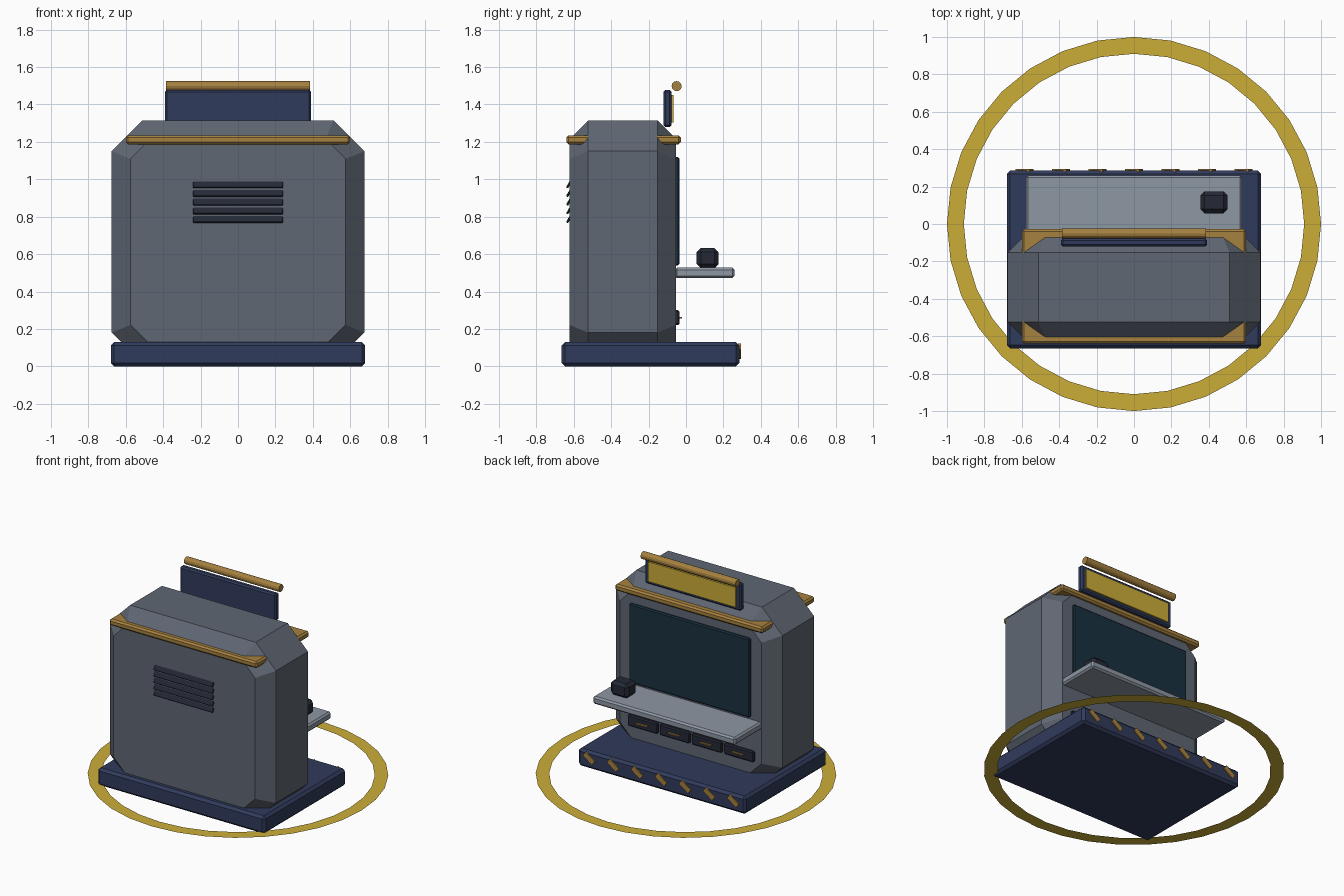
import bpy, bmesh
from math import radians, sin, cos, pi, sqrt

if "Cube" in bpy.data.objects:
    bpy.data.objects.remove(bpy.data.objects["Cube"])


def material(name, rgb):
    m = bpy.data.materials.new(name)
    m.diffuse_color = (*rgb, 1)
    m.use_nodes = True
    m.node_tree.nodes["Principled BSDF"].inputs["Base Color"].default_value = m.diffuse_color
    return m


GREY = material("panel_grey", (0.115, 0.135, 0.17))
NAVY = material("navy", (0.03, 0.043, 0.105))
BRASS = material("brass", (0.38, 0.22, 0.05))
YELLOW = material("yellow", (0.60, 0.42, 0.04))
STEEL = material("light_steel", (0.27, 0.31, 0.37))
DARK = material("dark", (0.018, 0.022, 0.037))
GLASS = material("screen_glass", (0.01, 0.03, 0.05))


def finish(bm, name, mat):
    me = bpy.data.meshes.new(name)
    bm.to_mesh(me)
    bm.free()
    me.materials.append(mat)
    ob = bpy.data.objects.new(name, me)
    bpy.context.collection.objects.link(ob)
    return ob


def box(name, x, y, z, mat, bevel=0.0, rot=(0, 0, 0)):
    """Box from (min, max) pairs, with an optional single-step chamfer."""
    bm = bmesh.new()
    bmesh.ops.create_cube(bm, size=1)
    bmesh.ops.scale(bm, vec=[b - a for a, b in (x, y, z)], verts=bm.verts)
    if bevel:
        bmesh.ops.bevel(bm, geom=bm.edges[:], offset=bevel, segments=1,
                        affect='EDGES', profile=0.5)
    ob = finish(bm, name, mat)
    ob.location = [(a + b) / 2 for a, b in (x, y, z)]
    ob.rotation_euler = rot
    return ob


def loft(name, rings, mat, caps=True, normals=True):
    """Skin a list of equal-length vertex loops."""
    bm = bmesh.new()
    loops = [[bm.verts.new(p) for p in r] for r in rings]
    n = len(loops[0])
    for a, b in zip(loops, loops[1:]):
        for i in range(n):
            j = (i + 1) % n
            bm.faces.new((a[i], a[j], b[j], b[i]))
    if caps:
        bm.faces.new(loops[0])
        bm.faces.new(loops[-1])
    if normals:
        bmesh.ops.recalc_face_normals(bm, faces=bm.faces)
    return finish(bm, name, mat)


def octagon(y, inset):
    """Chamfered rectangle in the xz plane, offset inwards by inset."""
    w, h = 0.675 - inset, 0.65 - inset
    c = 0.165 - inset * (2 - sqrt(2))
    pts = [(w, h - c), (w - c, h), (c - w, h), (-w, h - c),
           (-w, c - h), (c - w, -h), (w - c, -h), (w, c - h)]
    return [(px, y, 0.665 + pz) for px, pz in pts]


# flat floor ring
def circle(r):
    return [(r * cos(i * pi / 16), r * sin(i * pi / 16), 0.01) for i in range(32)]


loft("floor_ring", [circle(0.91), circle(1.0)][::-1], YELLOW, caps=False, normals=False)

# plinth and cabinet
box("base_plinth", (-0.68, 0.68), (-0.665, 0.285), (0, 0.13), NAVY, 0.018)
loft("cabinet_body", [octagon(-0.623, 0.1), octagon(-0.523, 0),
                      octagon(-0.153, 0), octagon(-0.053, 0.1)], GREY)
box("top_trim", (-0.6, 0.6), (-0.64, -0.028), (1.187, 1.235), BRASS, 0.012)

# sign and its lamp tube
box("sign_board", (-0.39, 0.39), (-0.12, -0.077), (1.28, 1.478), NAVY, 0.01)
box("sign_face", (-0.355, 0.355), (-0.08, -0.066), (1.305, 1.45), YELLOW)
bm = bmesh.new()
bmesh.ops.create_cone(bm, cap_ends=True, segments=12, radius1=0.027,
                      radius2=0.027, depth=0.77)
tube = finish(bm, "sign_lamp", BRASS)
tube.location = (0, -0.05, 1.498)
tube.rotation_euler = (0, pi / 2, 0)

# screen, worktop and the small device on it
box("screen", (-0.49, 0.49), (-0.07, -0.036), (0.54, 1.12), GLASS, 0.008)
box("worktop", (-0.578, 0.578), (-0.06, 0.26), (0.472, 0.528), STEEL, 0.012)
box("desk_device", (0.355, 0.5), (0.057, 0.175), (0.525, 0.632), DARK, 0.022)

# drawers with pulls
for i in range(4):
    x = -0.4 + 0.26 * i
    box(f"drawer_{i}", (x - 0.122, x + 0.122), (-0.07, -0.035), (0.22, 0.3), DARK, 0.008)
    box(f"drawer_pull_{i}", (x - 0.045, x + 0.045), (-0.036, -0.022), (0.255, 0.264), BRASS)

# slanted hazard stripes along the plinth edge
for i in range(7):
    x = -0.585 + 0.195 * i
    box(f"hazard_stripe_{i}", (x - 0.045, x + 0.045), (0.279, 0.293),
        (0.062, 0.1), BRASS, rot=(0, radians(-35), 0))

# vent louvres
for i in range(5):
    z = 0.786 + 0.0465 * i
    box(f"vent_louvre_{i}", (-0.24, 0.24), (-0.632, -0.62),
        (z - 0.021, z + 0.021), DARK, 0.003, rot=(radians(-30), 0, 0))
